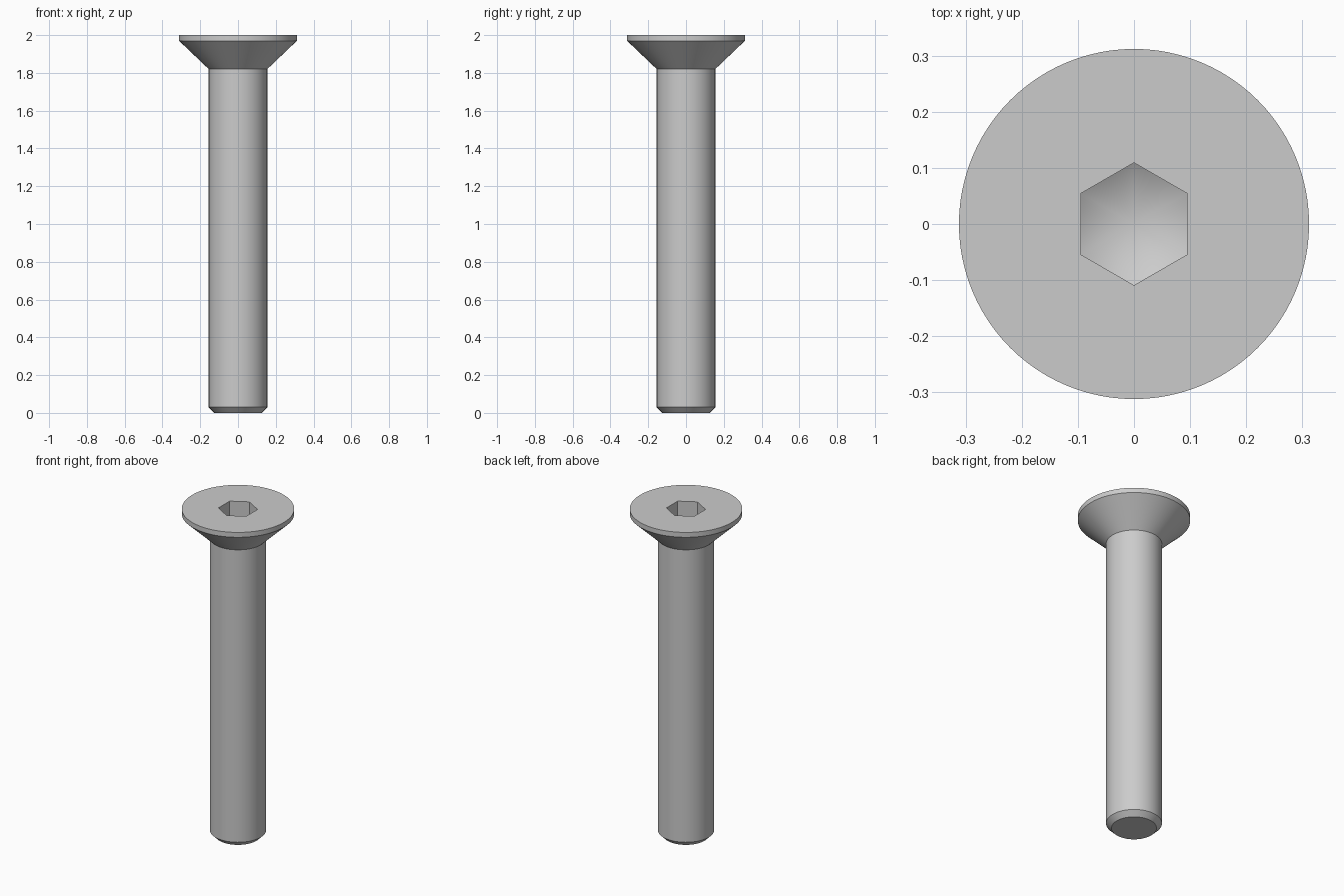
import bpy
import bmesh
from math import cos, sin, tan, radians, tau, degrees

cube = bpy.data.objects.get("Cube")
if cube:
    bpy.data.objects.remove(cube, do_unlink=True)

SIDES = 96
APOTHEM = 0.0945                       # half the socket's width across flats
CORNER = APOTHEM / cos(radians(30))
SOCKET_EDGE = 1.86                     # height where the drill point starts
SLOPE = tan(radians(30))

steel = bpy.data.materials.new("grey steel")
steel.use_nodes = True
colour = (0.6, 0.6, 0.6, 1)
steel.diffuse_color = colour
steel.node_tree.nodes["Principled BSDF"].inputs["Base Color"].default_value = colour


def hex_radius(angle):
    """Distance from the axis to the hexagon wall, with corners on the y axis."""
    return APOTHEM / cos(radians((degrees(angle) + 30) % 60 - 30))


def ring(bm, radius, height):
    """Ring of vertices; radius and height are functions of the angle."""
    angles = [tau * i / SIDES for i in range(SIDES)]
    return [bm.verts.new((radius(a) * cos(a), radius(a) * sin(a), height(a)))
            for a in angles]


def circle(bm, radius, height):
    return ring(bm, lambda a: radius, lambda a: height)


def bridge(bm, low, high):
    for i in range(SIDES):
        j = (i + 1) % SIDES
        bm.faces.new((low[i], low[j], high[j], high[i]))


bm = bmesh.new()

# Chamfered tip, shank, countersunk head and rim
outline = [(0.125, 0), (0.155, 0.03), (0.155, 1.82), (0.312, 1.97), (0.312, 2)]
rings = [circle(bm, r, z) for r, z in outline]

# Hexagonal socket: mouth, then the scalloped edge where walls meet the cone
rings.append(ring(bm, hex_radius, lambda a: 2))
rings.append(ring(bm, hex_radius,
                  lambda a: SOCKET_EDGE - (CORNER - hex_radius(a)) * SLOPE))
for low, high in zip(rings, rings[1:]):
    bridge(bm, low, high)

# Flat tip end
bm.faces.new(reversed(rings[0]))

# Conical socket floor
apex = bm.verts.new((0, 0, SOCKET_EDGE - CORNER * SLOPE))
floor = rings[-1]
for i in range(SIDES):
    bm.faces.new((floor[i], floor[(i + 1) % SIDES], apex))

mesh = bpy.data.meshes.new("countersunk_screw")
bm.to_mesh(mesh)
bm.free()
mesh.materials.append(steel)
screw = bpy.data.objects.new("countersunk_screw", mesh)
bpy.context.collection.objects.link(screw)

# Smooth round faces, crisp edges
bpy.ops.object.select_all(action='DESELECT')
screw.select_set(True)
bpy.context.view_layer.objects.active = screw
bpy.ops.object.shade_smooth_by_angle(angle=radians(25))
